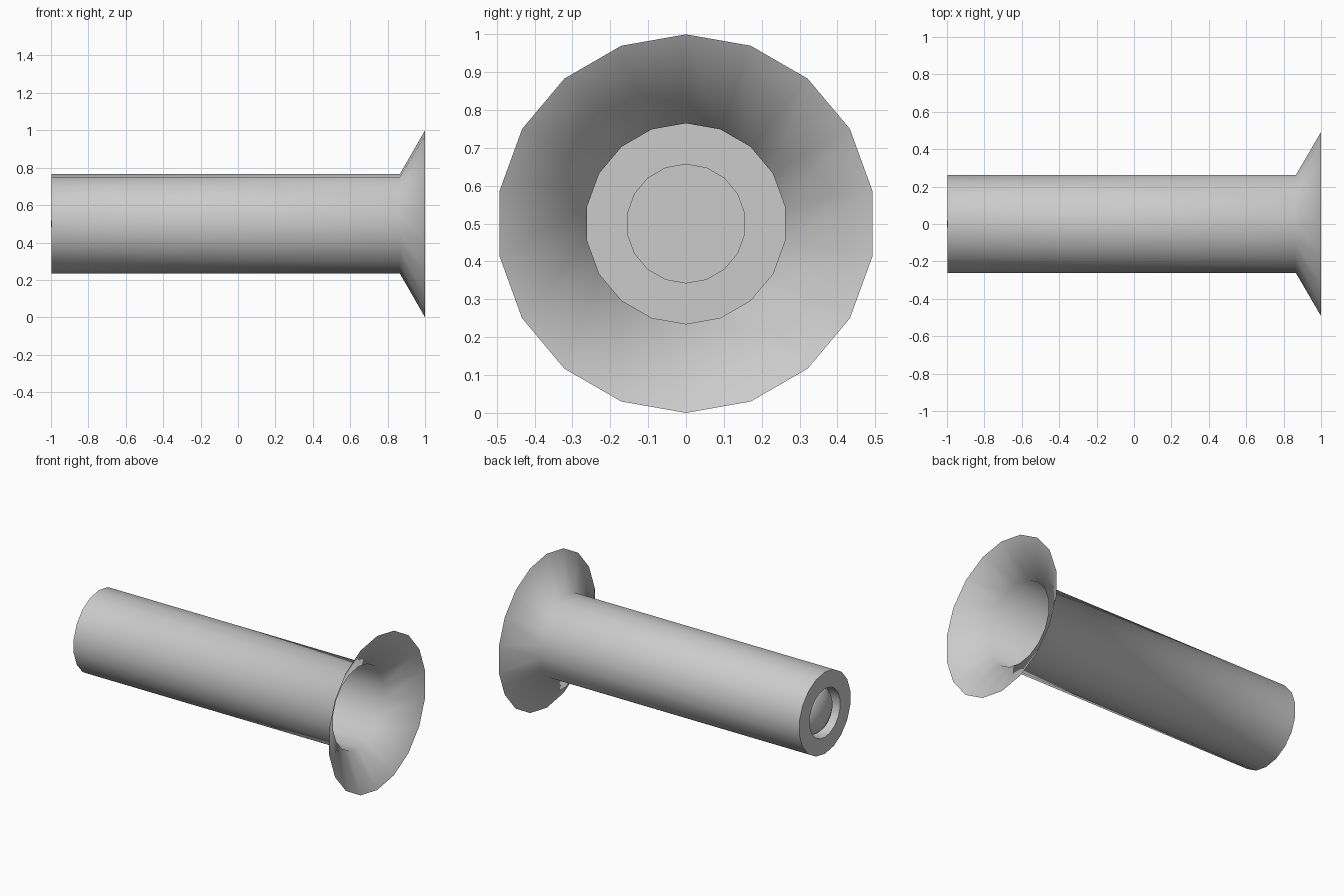
import bpy, bmesh, math

if "Cube" in bpy.data.objects:
    bpy.data.objects.remove(bpy.data.objects["Cube"])

SIDES = 18
AXIS_Z = 0.5


def lathe(name, profile):
    """Revolve (x, radius) points about the long x axis."""
    bm = bmesh.new()
    rings = []
    for x, r in profile:
        if r == 0:
            rings.append([bm.verts.new((x, 0, AXIS_Z))])
        else:
            rings.append([bm.verts.new((x,
                                        r * math.sin(math.tau * i / SIDES),
                                        AXIS_Z + r * math.cos(math.tau * i / SIDES)))
                          for i in range(SIDES)])
    for a, b in zip(rings, rings[1:]):
        for i in range(SIDES):
            j = (i + 1) % SIDES
            if len(a) == 1:
                bm.faces.new((a[0], b[j], b[i]))
            elif len(b) == 1:
                bm.faces.new((a[i], a[j], b[0]))
            else:
                bm.faces.new((a[i], a[j], b[j], b[i]))
    bmesh.ops.recalc_face_normals(bm, faces=bm.faces)
    mesh = bpy.data.meshes.new(name)
    bm.to_mesh(mesh)
    bm.free()
    obj = bpy.data.objects.new(name, mesh)
    bpy.context.collection.objects.link(obj)
    bpy.ops.object.select_all(action='DESELECT')
    obj.select_set(True)
    bpy.context.view_layer.objects.active = obj
    bpy.ops.object.shade_smooth_by_angle(angle=math.radians(65))
    return obj


# Thin open tube: flared mouth, straight barrel, ring end and recessed cup
lathe("flared_tube", [(1.0, 0.5), (0.865, 0.265), (-0.998, 0.265),
                      (-0.998, 0.158), (-0.915, 0.158), (-0.915, 0)])

# Shallow rounded button sitting in the recess
H, R = 0.083, 0.155
dome = [(-0.917 - H * math.sin(math.radians(a)), R * math.cos(math.radians(a)))
        for a in (0, 18, 36, 54, 72)]
lathe("end_button", dome + [(-1.0, 0)])
